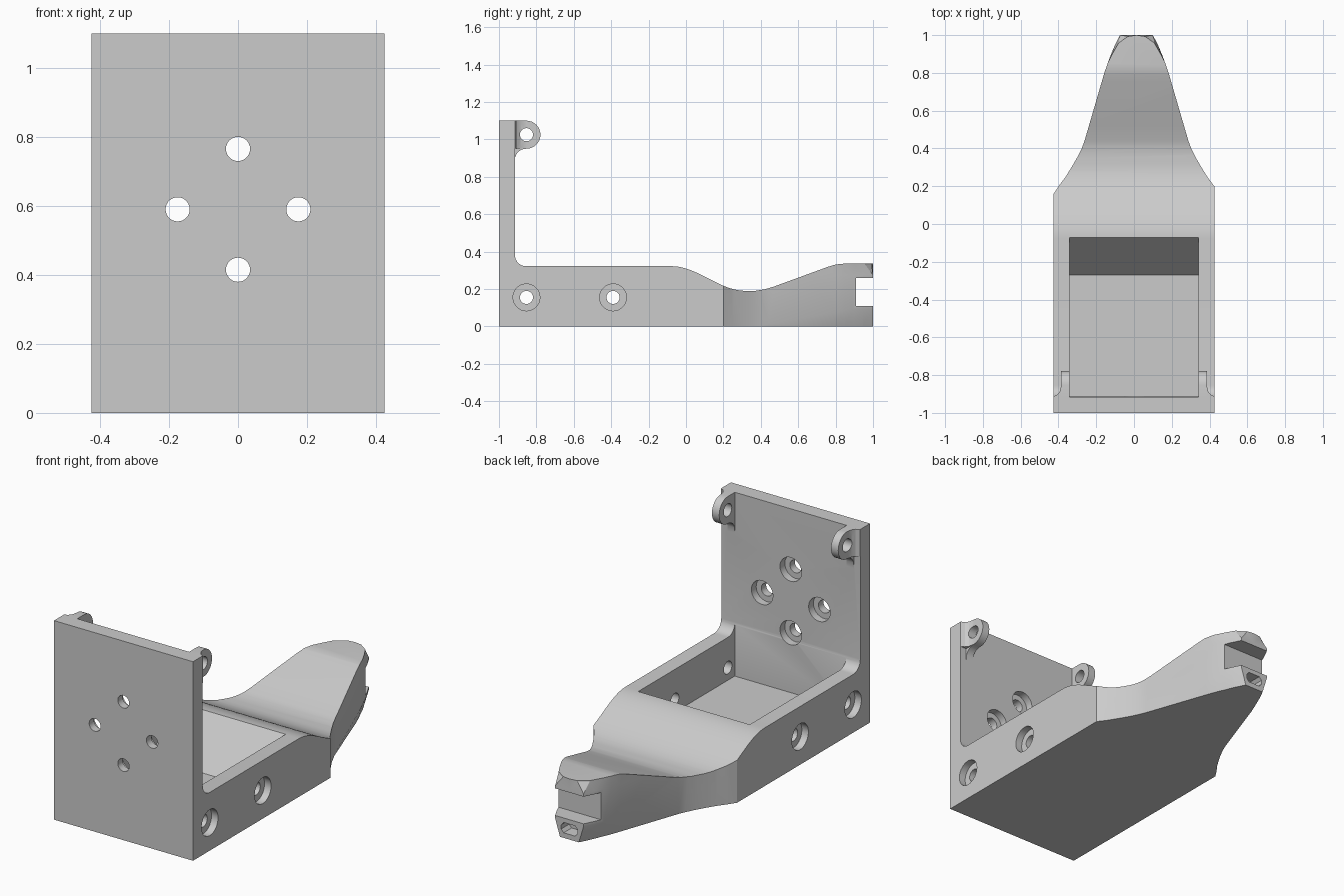
import bpy, bmesh, math

if "Cube" in bpy.data.objects:
    bpy.data.objects.remove(bpy.data.objects["Cube"])


def mesh_object(name, rings):
    """Closed solid lofted through rings of equal point count."""
    bm = bmesh.new()
    vs = [[bm.verts.new(p) for p in r] for r in rings]
    n = len(vs[0])
    for a, b in zip(vs, vs[1:]):
        for i in range(n):
            j = (i + 1) % n
            bm.faces.new((a[i], a[j], b[j], b[i]))
    caps = [bm.faces.new(vs[0]), bm.faces.new(vs[-1])]
    bmesh.ops.recalc_face_normals(bm, faces=bm.faces)
    if len(rings) > 2:
        bmesh.ops.triangulate(bm, faces=bm.faces)
    me = bpy.data.meshes.new(name)
    bm.to_mesh(me)
    bm.free()
    ob = bpy.data.objects.new(name, me)
    bpy.context.collection.objects.link(ob)
    return ob


def prism(name, pts, axis, lo, hi):
    put = {'X': lambda a, b, c: (c, a, b),
           'Y': lambda a, b, c: (a, c, b),
           'Z': lambda a, b, c: (a, b, c)}[axis]
    return mesh_object(name, [[put(a, b, c) for a, b in pts] for c in (lo, hi)])


def arc(cx, cy, r, a0, a1, n):
    return [(cx + r * math.cos(math.radians(a0 + (a1 - a0) * i / n)),
             cy + r * math.sin(math.radians(a0 + (a1 - a0) * i / n))) for i in range(n + 1)]


def disc(cx, cy, r, n=28):
    return arc(cx, cy, r, 0, 360, n)[:-1]


def combine(target, tool, op):
    m = target.modifiers.new(op, 'BOOLEAN')
    m.operation, m.solver, m.object = op, 'EXACT', tool
    bpy.context.view_layer.objects.active = target
    bpy.ops.object.modifier_apply(modifier=m.name)
    bpy.data.objects.remove(tool)


# Side profile: upright plate, tray wall, dip and rising finger
side = [(-1, 0), (-1, 1.1), (-.915, 1.1)]
side += arc(-.855, .382, .06, 180, 270, 8)
for i in range(21):
    t = i / 20
    side.append((-.08 + .4 * t, .19 + .132 * (.5 + .5 * math.cos(math.pi * t))))
side += [(.37, .19), (.42, .198), (.47, .213), (.76, .319), (.8, .331), (.84, .335),
         (1.05, .335), (1.05, 0)]
body = prism("bracket_body", side, 'X', -.425, .425)

# Plan outline (half width, y), with an underside chamfer and a rounded tip
half = [(.5, -1.1), (.5, .06), (.438, .16), (.412, .2), (.375, .25), (.344, .3), (.315, .35),
        (.29, .4), (.275, .44), (.17, .8), (.153, .85), (.136, .895), (.115, .945), (.087, 1)]
cap_half = half[:-3] + [(.128, .9), (.095, .958), (.045, .993)]


def ring(pts, height, inset=0):
    def point(s, w, y):
        f = min(max((y - .4) / .5, 0), 1)
        return (.013 + s * (w - inset * f), y, height(f))
    return [point(1, w, y) for w, y in pts] + [point(1, inset, 1)] + \
           [point(-1, w, y) for w, y in reversed(pts)]


outline = mesh_object("outline_cutter", [
    ring(half, lambda f: -.002, .03),
    ring(half, lambda f: .005 + .09 * f),
    ring(half, lambda f: .275),
    ring(cap_half, lambda f: .33),
    ring(cap_half, lambda f: 1.2)])
combine(body, outline, 'INTERSECT')

# Tray pocket with ramped end
pocket = [(-.913, .085), (-.27, .085), (-.07, .322), (-.07, .5), (-.913, .5)]
combine(body, prism("pocket_cutter", pocket, 'X', -.341, .341), 'DIFFERENCE')

# Ears at the top of the plate, with gussets below and outside
ear = [(-.95, 1.1)] + [(-.95, .875), (-.915, .875)]
ear += arc(-.855, .89, .06, 180, 90, 6)[1:]
ear += arc(-.853, 1.025, .075, -90, 90, 16)
for s in (-1, 1):
    combine(body, prism("ear", ear, 'X', *sorted((s * .342, s * .386))), 'UNION')
    gusset = [(s * .36, -.95), (s * .425, -.95), (s * .425, -.913), (s * .405, -.903),
              (s * .392, -.885), (s * .3855, -.853), (s * .36, -.853)]
    combine(body, prism("ear_gusset", gusset, 'Z', .95, 1.0999), 'UNION')

# Cross holes through ears and tray walls, counterbored outside the tray
for y, z in ((-.853, 1.025), (-.853, .155), (-.39, .155)):
    combine(body, prism("cross_hole", disc(y, z, .035), 'X', -.6, .6), 'DIFFERENCE')
    if z < 1:
        for s in (-1, 1):
            bore = prism("side_bore", disc(y, z, .072), 'X', *sorted((s * .385, s * .6)))
            combine(body, bore, 'DIFFERENCE')

# Four plate holes, counterbored on the inner face
for x, z in ((0, .765), (0, .415), (-.175, .59), (.175, .59)):
    combine(body, prism("plate_hole", disc(x, z, .035), 'Y', -1.1, -.8), 'DIFFERENCE')
    combine(body, prism("plate_bore", disc(x, z, .066), 'Y', -.957, -.8), 'DIFFERENCE')

# Slot across the finger tip and small socket in the lower jaw
slot = [(.91, .11), (1.2, .11), (1.2, .26), (.91, .26)]
combine(body, prism("slot_cutter", slot, 'X', -.5, .5), 'DIFFERENCE')
socket = [(-.037, .045), (-.022, .028), (.048, .028), (.063, .045),
          (.063, .068), (.048, .085), (-.022, .085), (-.037, .068)]
combine(body, prism("socket_cutter", socket, 'Y', .93, 1.1), 'DIFFERENCE')

bpy.ops.object.select_all(action='DESELECT')
body.select_set(True)
bpy.context.view_layer.objects.active = body
bpy.ops.object.shade_smooth_by_angle(angle=math.radians(25))
